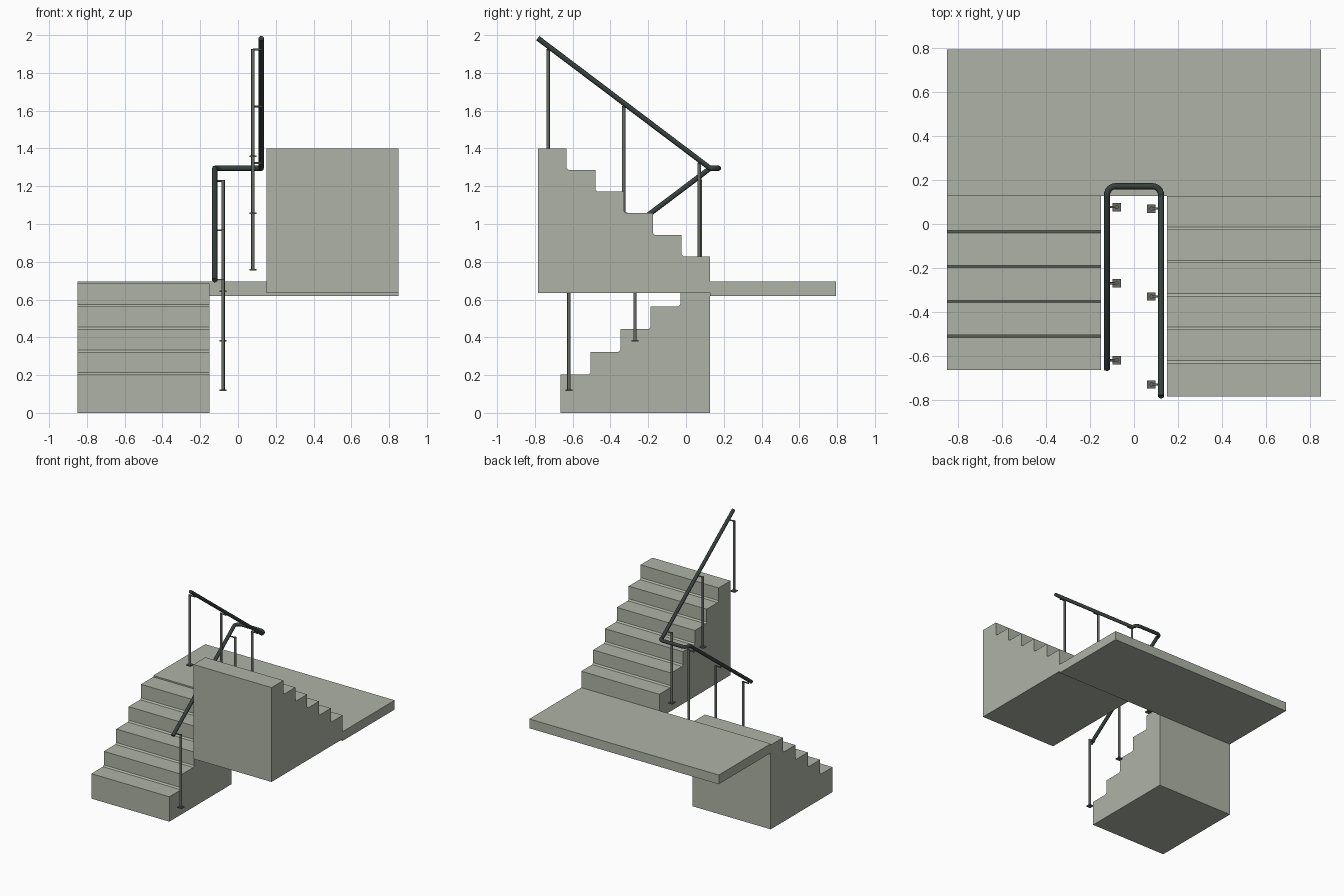
import bpy, bmesh, math
from mathutils import Vector

if "Cube" in bpy.data.objects:
    bpy.data.objects.remove(bpy.data.objects["Cube"])

def material(name, rgb):
    m = bpy.data.materials.new(name)
    m.diffuse_color = (*rgb, 1)
    m.use_nodes = True
    m.node_tree.nodes["Principled BSDF"].inputs["Base Color"].default_value = m.diffuse_color
    return m

STONE = material("grey green stone", (0.42, 0.45, 0.38))
RAIL = material("dark rail metal", (0.038, 0.052, 0.048))
POST = material("post metal", (0.13, 0.15, 0.125))

def finish(name, bm, mat, smooth=False):
    bmesh.ops.recalc_face_normals(bm, faces=bm.faces)
    me = bpy.data.meshes.new(name)
    bm.to_mesh(me)
    bm.free()
    ob = bpy.data.objects.new(name, me)
    bpy.context.collection.objects.link(ob)
    me.materials.append(mat)
    if smooth:
        bpy.ops.object.select_all(action='DESELECT')
        ob.select_set(True)
        bpy.context.view_layer.objects.active = ob
        bpy.ops.object.shade_smooth_by_angle(angle=math.radians(35))
    return ob

def add_box(bm, lo, hi):
    vs = bmesh.ops.create_cube(bm, size=1)["verts"]
    for v in vs:
        v.co = Vector([lo[i] + (v.co[i] + 0.5) * (hi[i] - lo[i]) for i in range(3)])

def add_rod(bm, a, b, r, seg=12):
    a, b = Vector(a), Vector(b)
    d = b - a
    vs = bmesh.ops.create_cone(bm, cap_ends=True, segments=seg, radius1=r, radius2=r, depth=d.length)["verts"]
    q = d.to_track_quat('Z', 'Y')
    for v in vs:
        v.co = q @ v.co + (a + b) / 2

def flight(name, x0, x1, y0, direction, run, base, first, rise, count, end):
    """Stepped side profile extruded across x, with a small cove under each riser."""
    c = 0.011
    pts = [(y0, base)]
    for i in range(count):
        y, z = y0 + direction * run * i, first + rise * i
        if i:
            pts += [(y - direction * c, z - rise), (y, z - rise + c)]
        pts.append((y, z))
    pts += [(end, first + rise * (count - 1)), (end, base)]
    bm = bmesh.new()
    f = bm.faces.new([bm.verts.new((x0, y, z)) for y, z in pts])
    ext = bmesh.ops.extrude_face_region(bm, geom=[f])["geom"]
    for v in ext:
        if isinstance(v, bmesh.types.BMVert):
            v.co.x = x1
    return finish(name, bm, STONE)

# Stairs and half landing
flight("lower_flight", -0.85, -0.15, -0.665, 1, 0.159, 0.0, 0.202, 0.1205, 5, 0.128)
flight("upper_flight", 0.15, 0.85, 0.128, -1, 0.152, 0.635, 0.828, 0.1145, 6, -0.784)
bm = bmesh.new()
add_box(bm, (-0.85, 0.128, 0.62), (0.85, 0.794, 0.695))
finish("landing", bm, STONE)

# Continuous handrail: up the lower flight, round the turn, up the upper flight
RX, TURN, RZ, R = 0.123, 0.172, 1.295, 0.014
path = [Vector((-RX, -0.660, 0.702)), Vector((-RX, 0.128, RZ))]
fil = 0.04
for sx in (-1, 1):
    angles = [math.radians(a) for a in range(0, 91, 15)]
    if sx > 0:
        angles.reverse()
    for a in angles:
        path.append(Vector((sx * (RX - fil + fil * math.cos(a)), TURN - fil + fil * math.sin(a), RZ)))
path += [Vector((RX, 0.128, RZ)), Vector((RX, -0.785, 1.984))]
curve = bpy.data.curves.new("handrail", 'CURVE')
curve.dimensions = '3D'
curve.bevel_depth = R
curve.bevel_resolution = 4
curve.use_fill_caps = True
sp = curve.splines.new('POLY')
sp.points.add(len(path) - 1)
for p, co in zip(sp.points, path):
    p.co = (*co, 1)
tmp = bpy.data.objects.new("rail_path", curve)
bpy.context.collection.objects.link(tmp)
bpy.context.view_layer.update()
me = bpy.data.meshes.new_from_object(tmp.evaluated_get(bpy.context.evaluated_depsgraph_get()))
bpy.data.objects.remove(tmp)
bm = bmesh.new()
bm.from_mesh(me)
bmesh.ops.remove_doubles(bm, verts=bm.verts, dist=0.0005)
for f in bm.faces:
    f.material_index = 0
finish("handrail", bm, RAIL, True)

# Posts with square foot plates and bent brackets up to the rail
def post(name, side, y, z0, z1, rail_z):
    x = side * 0.079
    bm = bmesh.new()
    add_box(bm, (x - 0.019, y - 0.019, z0 - 0.004), (x + 0.019, y + 0.019, z0 + 0.004))
    add_rod(bm, (x, y, z0), (x, y, z1 + 0.004), 0.009)
    add_rod(bm, (x, y, z1), (side * RX, y, z1), 0.005)
    add_rod(bm, (side * RX, y, z1 - 0.005), (side * RX, y, rail_z), 0.005)
    finish(name, bm, POST, True)

for i, (y, z0) in enumerate([(-0.62, 0.12), (-0.27, 0.382), (0.077, 0.643)]):
    post(f"lower_post_{i + 1}", -1, y, z0, z0 + 0.585, 0.702 + (y + 0.66) * 0.7525)
for i, (y, z0) in enumerate([(0.07, 0.757), (-0.33, 1.057), (-0.73, 1.358)]):
    post(f"upper_post_{i + 1}", 1, y, z0, z0 + 0.565, RZ + (0.128 - y) * 0.7547)
